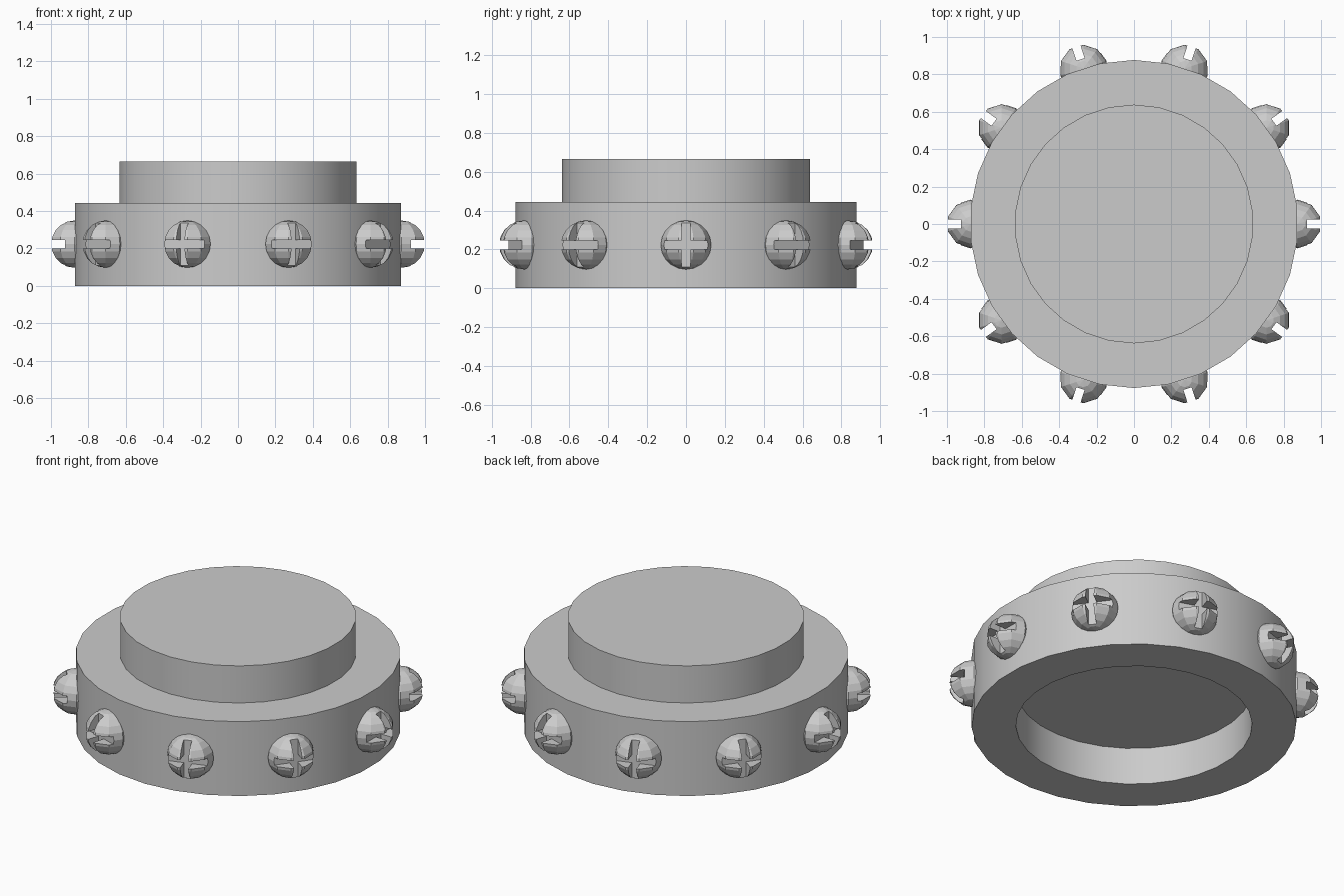
import bpy, math
from mathutils import Matrix

if "Cube" in bpy.data.objects:
    bpy.data.objects.remove(bpy.data.objects["Cube"], do_unlink=True)

SIDES = 30
STUDS = 10
STUD_Z = 0.223
STUD_RADIUS = 0.13
PITCH = 0.875        # distance of the stud centres from the axis
SLOT_FLOOR = 0.05    # slot floor, measured outward from the stud centre
SLOT_WIDTH = 0.046

grey = bpy.data.materials.new("plain grey")
grey.use_nodes = True
grey.diffuse_color = (0.6, 0.6, 0.6, 1)
grey.node_tree.nodes["Principled BSDF"].inputs["Base Color"].default_value = (0.6, 0.6, 0.6, 1)


def lathe(name, profile):
    """Closed ring of profile points (radius, z); radius 0 collapses to the axis."""
    verts, rows = [], []
    for r, z in profile:
        if r == 0:
            rows.append([len(verts)] * SIDES)
            verts.append((0, 0, z))
            continue
        rows.append(list(range(len(verts), len(verts) + SIDES)))
        for i in range(SIDES):
            a = math.pi / 2 + math.tau * i / SIDES
            verts.append((r * math.cos(a), r * math.sin(a), z))
    faces = []
    loops = rows if profile[0][0] == 0 else rows + rows[:1]
    for low, high in zip(loops, loops[1:]):
        for i in range(SIDES):
            j = (i + 1) % SIDES
            quad = [low[i], low[j], high[j], high[i]]
            faces.append(list(dict.fromkeys(quad)))
    mesh = bpy.data.meshes.new(name)
    mesh.from_pydata(verts, [], faces)
    mesh.materials.append(grey)
    obj = bpy.data.objects.new(name, mesh)
    bpy.context.collection.objects.link(obj)
    bpy.ops.object.select_all(action="DESELECT")
    obj.select_set(True)
    bpy.context.view_layer.objects.active = obj
    bpy.ops.object.shade_smooth_by_angle(angle=math.radians(30))
    return obj


# Wide hollow ring and the raised disc that closes it halfway up
lathe("base_ring", [(0.638, 0), (0.877, 0), (0.877, 0.443), (0.638, 0.443)])
lathe("raised_disc", [(0, 0.222), (0.638, 0.222), (0.638, 0.664), (0, 0.664)])

# Faceted round stud with a cross slot cut into its outer (+x) side
bpy.ops.mesh.primitive_uv_sphere_add(segments=10, ring_count=10, radius=STUD_RADIUS)
master = bpy.context.object
master.scale.z = 0.97
bpy.ops.object.transform_apply(location=False, rotation=False, scale=True)
cutters = []
for name, size in (("upright_slot_cutter", (0.2, SLOT_WIDTH, 0.4)),
                   ("level_slot_cutter", (0.2, 0.4, SLOT_WIDTH))):
    bpy.ops.mesh.primitive_cube_add(size=1, location=(SLOT_FLOOR + 0.1, 0, 0))
    cutter = bpy.context.object
    cutter.name = name
    cutter.scale = size
    cutter.hide_render = True
    cutters.append(cutter)
    cut = master.modifiers.new(name, "BOOLEAN")
    cut.operation = "DIFFERENCE"
    cut.solver = "EXACT"
    cut.object = cutter

bpy.context.view_layer.update()
evaluated = master.evaluated_get(bpy.context.evaluated_depsgraph_get())
stud_mesh = bpy.data.meshes.new_from_object(evaluated)
stud_mesh.name = "slotted_stud"
stud_mesh.materials.clear()
stud_mesh.materials.append(grey)
for helper in cutters + [master]:
    bpy.data.objects.remove(helper, do_unlink=True)

# Studs evenly spaced around the ring
for i in range(STUDS):
    stud = bpy.data.objects.new(f"slotted_stud_{i + 1}", stud_mesh)
    stud.matrix_world = (Matrix.Rotation(math.tau * i / STUDS, 4, "Z")
                         @ Matrix.Translation((PITCH, 0, STUD_Z)))
    bpy.context.collection.objects.link(stud)
